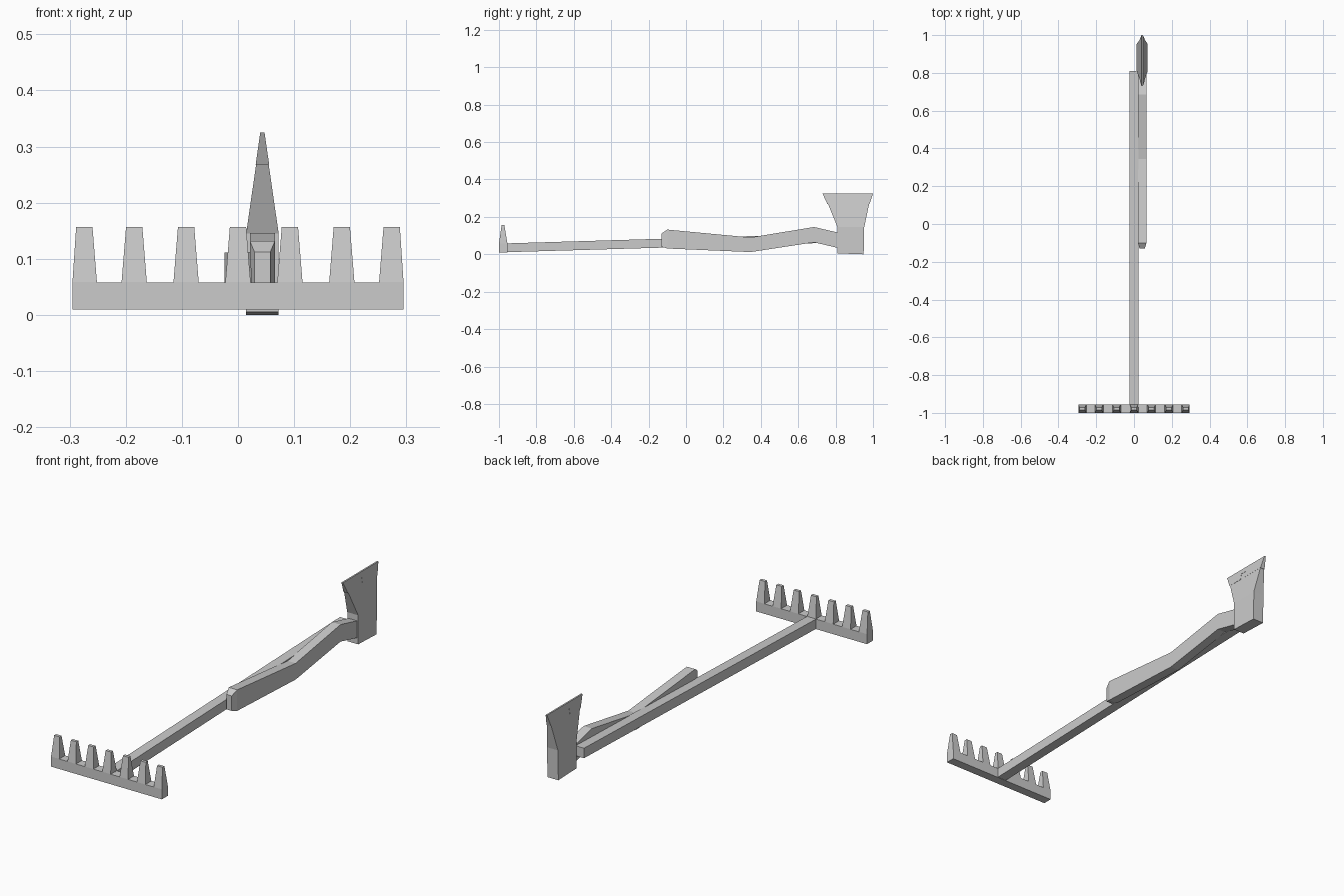
import bpy, bmesh

if "Cube" in bpy.data.objects:
    bpy.data.objects.remove(bpy.data.objects["Cube"])


def finish(name, bm):
    bmesh.ops.recalc_face_normals(bm, faces=bm.faces)
    mesh = bpy.data.meshes.new(name)
    bm.to_mesh(mesh)
    bm.free()
    ob = bpy.data.objects.new(name, mesh)
    bpy.context.collection.objects.link(ob)
    return ob


def loft(name, rings):
    """Capped skin through rings of points."""
    bm = bmesh.new()
    rows = [[bm.verts.new(p) for p in ring] for ring in rings]
    n = len(rows[0])
    for a, b in zip(rows, rows[1:]):
        for i in range(n):
            j = (i + 1) % n
            bm.faces.new((a[i], a[j], b[j], b[i]))
    bm.faces.new(rows[0])
    bm.faces.new(rows[-1])
    return finish(name, bm)


def along_y(cx, sections):
    """Rectangles facing y, from (y, half width, z low, z high)."""
    return [[(cx - w, y, lo), (cx + w, y, lo), (cx + w, y, hi), (cx - w, y, hi)]
            for y, w, lo, hi in sections]


# Rake: tilted straight shaft
loft("rake_shaft", along_y(0, [(-0.97, 0.024, 0.011, 0.058), (0.81, 0.024, 0.063, 0.111)]))

# Rake head: comb outline in xz, thinned towards the tooth tips
outline = [(-0.295, 0.01), (-0.295, 0.058)]
for i in range(7):
    c = (i - 3) * 0.0925
    if i in (0, 6):
        c = (i - 3) * 0.0913
    base = [c - 0.0225, c + 0.0225]
    tip = [c - 0.0145, c + 0.0145]
    pts = [(base[0], 0.058), (tip[0], 0.157), (tip[1], 0.157), (base[1], 0.058)]
    if i == 0:
        pts = pts[1:]
    if i == 6:
        pts = pts[:-1]
    outline += pts
outline += [(0.295, 0.058), (0.295, 0.01)]

bm = bmesh.new()
bm.faces.new([bm.verts.new((x, -1.0, z)) for x, z in outline])
ext = bmesh.ops.extrude_face_region(bm, geom=bm.faces[:])
moved = [v for v in ext["geom"] if isinstance(v, bmesh.types.BMVert)]
bmesh.ops.translate(bm, verts=moved, vec=(0, 0.045, 0))
# split front and back at the tooth roots so the teeth can taper
bmesh.ops.bisect_plane(bm, geom=bm.verts[:] + bm.edges[:] + bm.faces[:],
                       plane_co=(0, 0, 0.0582), plane_no=(0, 0, 1))
for v in bm.verts:
    if v.co.z > 0.1:
        v.co.y = -0.9785 + (v.co.y + 0.9775) * 0.33
finish("rake_head", bm)

# Axe: bent handle with a chamfered butt
CX = 0.0435
loft("axe_handle", along_y(CX, [
    (-0.13, 0.014, 0.04, 0.112),
    (-0.10, 0.0225, 0.031, 0.132),
    (0.345, 0.0225, 0.012, 0.09),
    (0.685, 0.0225, 0.064, 0.146),
    (0.83, 0.0225, 0.03, 0.112),
    (0.948, 0.0225, 0.03, 0.095)]))


# Axe head: square socket flaring into a thin wide blade
def half(z):
    return 0.003 + 0.026 * min(1, (0.325 - z) / 0.18)


rings = []
for y0, z0, y1, z1 in [(0.81, 0.005, 0.95, 0.0), (0.81, 0.145, 0.953, 0.145),
                       (0.76, 0.268, 0.979, 0.268), (0.734, 0.324, 0.997, 0.324)]:
    w0, w1 = half(z0), half(z1)
    rings.append([(CX - w0, y0, z0), (CX + w0, y0, z0), (CX + w1, y1, z1), (CX - w1, y1, z1)])
loft("axe_head", rings)

# Sharpened edge: a notched cap laid just proud of the head
edge = [(0.756, 0.268), (0.837, 0.268), (0.837, 0.299), (0.868, 0.299),
        (0.868, 0.268), (0.981, 0.268), (1.0, 0.325), (0.73, 0.325)]
loft("axe_blade_edge", [[(CX + s * (half(z) + 0.0008), y, z) for y, z in edge] for s in (-1, 1)])
